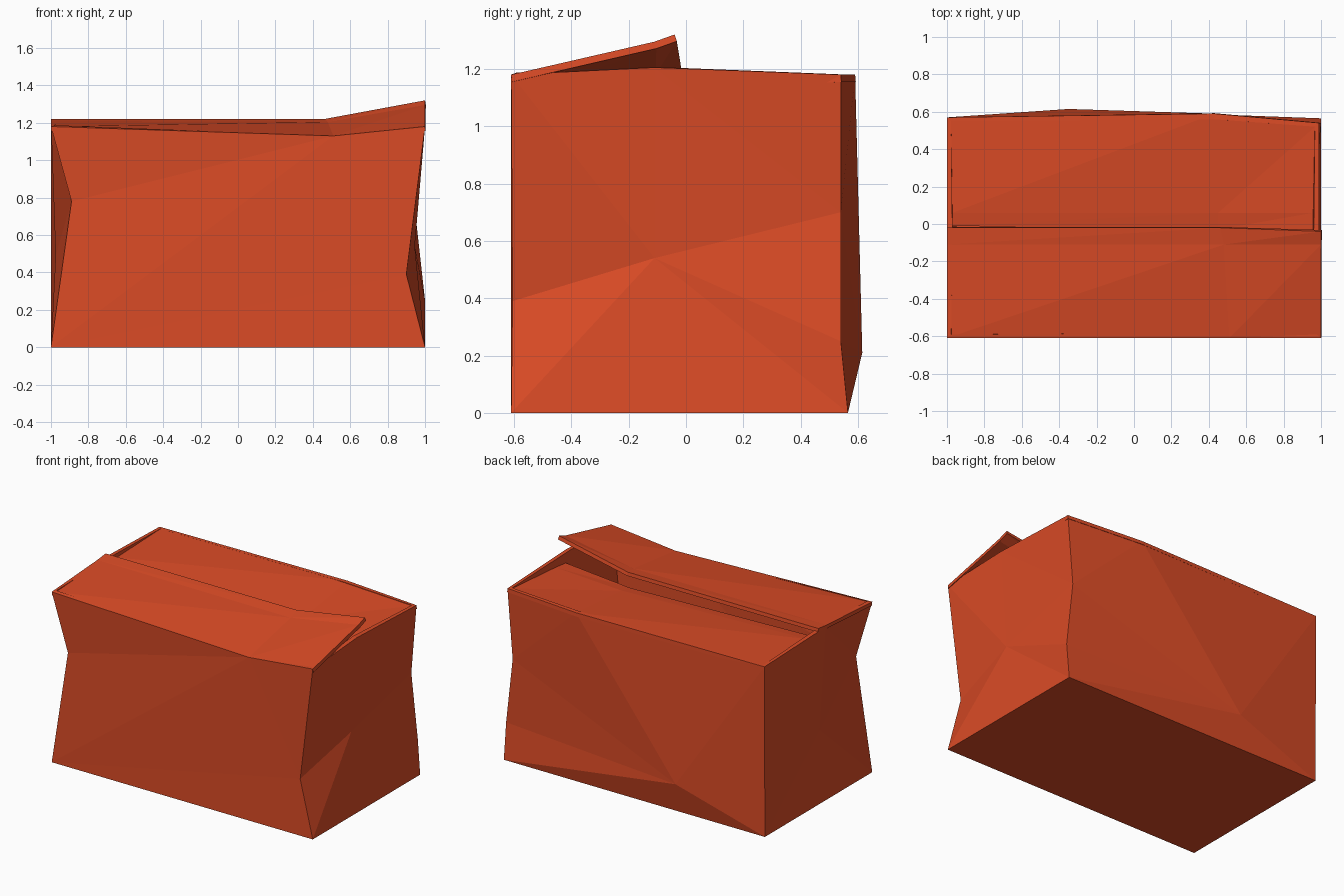
import bpy, bmesh

cube = bpy.data.objects.get("Cube")
if cube:
    bpy.data.objects.remove(cube, do_unlink=True)

# One rusty orange card colour
card = bpy.data.materials.new("orange_card")
card.use_nodes = True
colour = (0.70, 0.07, 0.019, 1)
card.diffuse_color = colour
bsdf = card.node_tree.nodes["Principled BSDF"]
bsdf.inputs["Base Color"].default_value = colour
bsdf.inputs["Roughness"].default_value = 0.9


def finish(bm, name, thickness):
    """Turn a bmesh into a flat shaded sheet of card with inward thickness."""
    mesh = bpy.data.meshes.new(name)
    bm.to_mesh(mesh)
    bm.free()
    mesh.materials.append(card)
    obj = bpy.data.objects.new(name, mesh)
    bpy.context.collection.objects.link(obj)
    solid = obj.modifiers.new("card_thickness", "SOLIDIFY")
    solid.thickness = thickness
    solid.offset = -1
    return obj


def panel(name, rows, thickness=0.025):
    """Creased flap made from rows of points running from hinge to tip."""
    bm = bmesh.new()
    grid = [[bm.verts.new(p) for p in row] for row in rows]
    for low, high in zip(grid, grid[1:]):
        for i in range(len(low) - 1):
            bm.faces.new((low[i], low[i + 1], high[i + 1], high[i]))
    bmesh.ops.triangulate(bm, faces=bm.faces[:])
    bm.normal_update()
    for f in bm.faces:
        if f.normal.z < 0:
            f.normal_flip()
    return finish(bm, name, thickness)


# Crumpled open box: named corners, dents and creases
front = -0.61
points = {
    "A": (-1, front, 0), "B": (1, front, 0), "C": (0.9, -0.605, 0.39),
    "D": (1, front, 1.18), "E": (0.51, front, 1.13), "F": (-1, front, 1.18),
    "G": (-0.89, -0.59, 0.78),
    "T": (0.99, -0.11, 1.205), "M": (0.945, -0.11, 0.54),
    "U": (0.99, 0.54, 1.18), "V": (0.95, 0.54, 0.7),
    "W": (1, 0.54, 0.25), "X": (1, 0.565, 0),
    "Q": (0.43, 0.59, 1.18), "P": (-0.35, 0.615, 0.21),
    "R": (-1, 0.57, 1.18), "S": (-1, 0.565, 0),
    "Y": (-1, -0.1, 1.2), "Z": (-0.975, -0.07, 0.49),
}
walls = {
    "front": "FGE GAE ACE ABC ECD",
    "left": "CMD MTD MVT VUT BMC BXM XWM WVM",
    "back": "XSP XPW WPV VPQ VQU PSR PRQ",
    "right": "GFY GYZ ZYR ZRS ZSA ZAG",
    "base": "ASXB",
}
bm = bmesh.new()
corner = {key: bm.verts.new(p) for key, p in points.items()}
for faces in walls.values():
    for face in faces.split():
        bm.faces.new([corner[key] for key in face])
bmesh.ops.recalc_face_normals(bm, faces=bm.faces[:])
bm.normal_update()
# The base must face down so that the card thickens inward
if min(bm.faces, key=lambda f: f.calc_center_median().z).normal.z > 0:
    bmesh.ops.reverse_faces(bm, faces=bm.faces[:])
finish(bm, "box_body", 0.03)

# Front flap, lifted at one end
panel("front_flap", [
    [points["F"], points["E"], points["D"]],
    [(-1, -0.11, 1.21), (0.48, -0.11, 1.205), (1, -0.11, 1.295)],
    [(-1, -0.02, 1.22), (0.46, -0.02, 1.22), (1, -0.04, 1.32)],
])

# Back flap, sagging inside the side walls and under the front flap
panel("back_flap", [
    [points["R"], points["Q"], points["U"]],
    [(-0.97, 0.06, 1.17), (0.45, 0.06, 1.125), (0.96, 0.06, 1.15)],
    [(-0.97, -0.01, 1.16), (0.45, -0.03, 1.11), (0.96, -0.05, 1.14)],
])
